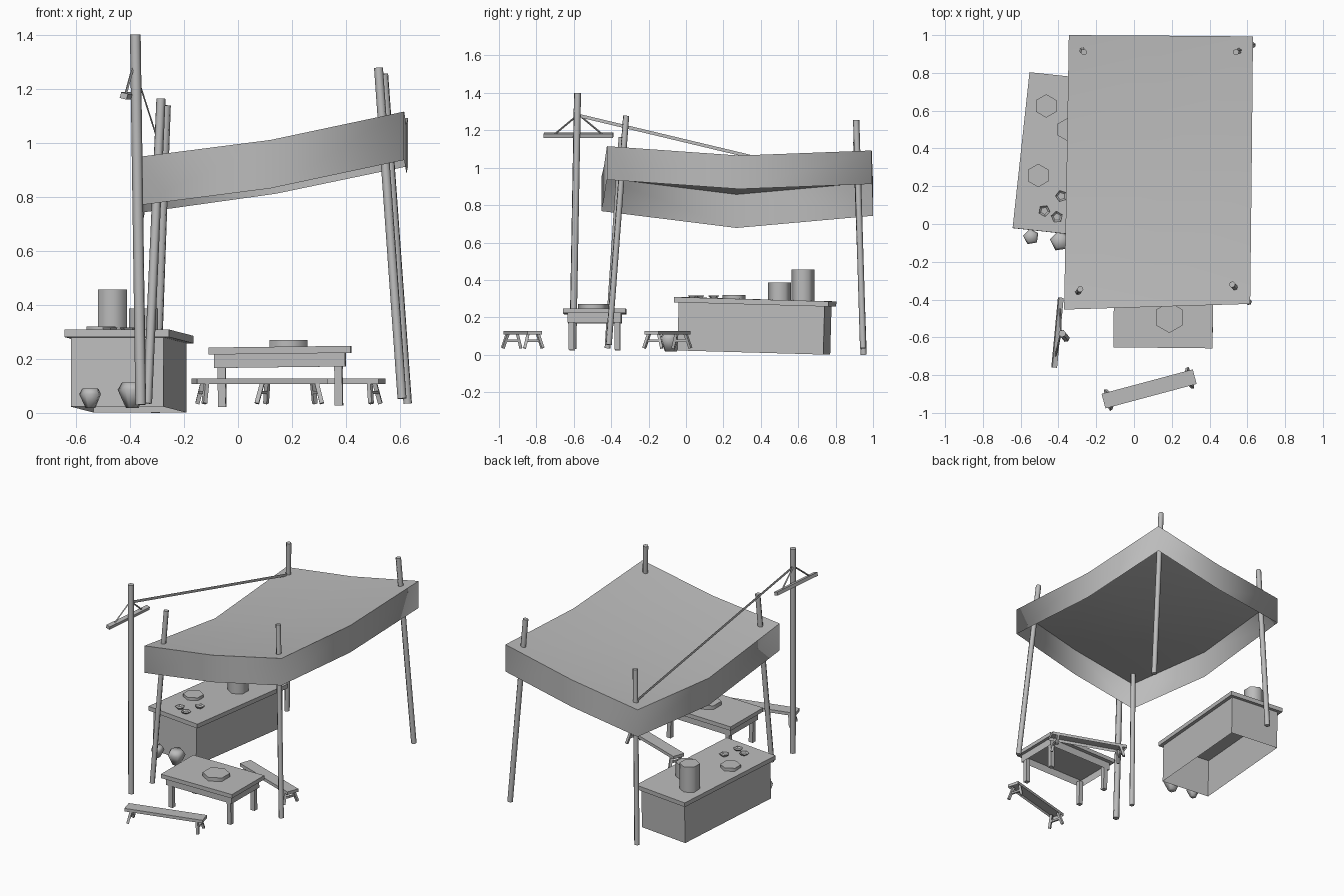
import bpy, bmesh
from math import radians
from mathutils import Matrix, Vector

if "Cube" in bpy.data.objects:
    bpy.data.objects.remove(bpy.data.objects["Cube"])

GREY = (0.5, 0.5, 0.5, 1)
mat = bpy.data.materials.new("plain grey")
mat.use_nodes = True
mat.diffuse_color = GREY
mat.node_tree.nodes["Principled BSDF"].inputs["Base Color"].default_value = GREY


def finish(name, bm, smooth=None):
    me = bpy.data.meshes.new(name)
    bm.to_mesh(me)
    bm.free()
    me.materials.append(mat)
    ob = bpy.data.objects.new(name, me)
    bpy.context.collection.objects.link(ob)
    if smooth:
        bpy.ops.object.select_all(action="DESELECT")
        ob.select_set(True)
        bpy.context.view_layer.objects.active = ob
        bpy.ops.object.shade_smooth_by_angle(angle=radians(smooth))
    return ob


def box(name, size, center, frame=Matrix(), hollow=False):
    """Box in a local frame; hollow leaves the underside open."""
    bm = bmesh.new()
    bmesh.ops.create_cube(bm, size=1)
    if hollow:
        low = [f for f in bm.faces if f.normal.z < -0.9]
        bmesh.ops.delete(bm, geom=low, context="FACES_ONLY")
    bm.transform(frame @ Matrix.Translation(center) @ Matrix.Diagonal((*size, 1)))
    return finish(name, bm)


def rod(name, a, b, radius, sides=6, frame=Matrix()):
    """Straight prism from a to b."""
    a, b = frame @ Vector(a), frame @ Vector(b)
    bm = bmesh.new()
    bmesh.ops.create_cone(bm, cap_ends=True, segments=sides, radius1=radius,
                          radius2=radius, depth=(b - a).length)
    turn = (b - a).to_track_quat("Z", "Y").to_matrix().to_4x4()
    bm.transform(Matrix.Translation((a + b) / 2) @ turn)
    return finish(name, bm, 65 if sides > 4 else None)


def lathe(name, x, y, z, profile, turn, smooth=None):
    """Closed five-sided vessel from (radius, height) rings."""
    bm = bmesh.new()
    rings = []
    for r, h in profile:
        ring = bmesh.ops.create_circle(bm, segments=5, radius=r)["verts"]
        for v in ring:
            v.co.z = h
        rings.append(ring)
    for lo, hi in zip(rings, rings[1:]):
        for i in range(5):
            j = (i + 1) % 5
            bm.faces.new((lo[i], lo[j], hi[j], hi[i]))
    bm.faces.new(rings[0][::-1])
    bm.faces.new(rings[-1])
    bmesh.ops.recalc_face_normals(bm, faces=bm.faces)
    bm.transform(Matrix.Translation((x, y, z)) @ Matrix.Rotation(turn, 4, "Z"))
    return finish(name, bm, smooth)


def frame_at(x, y, z, spin, tilt=0, roll=0):
    return (Matrix.Translation((x, y, z)) @ Matrix.Rotation(radians(spin), 4, "Z")
            @ Matrix.Rotation(radians(tilt), 4, "X") @ Matrix.Rotation(radians(roll), 4, "Y"))


# Sagging cloth roof: a three by three grid, front row to back row
rows = [
    [(-.37, -.453, .947), (.12, -.438, 1.01), (.615, -.423, 1.115)],
    [(-.357, .27, .857), (.13, .28, .945), (.623, .285, 1.065)],
    [(-.345, 1, .922), (.14, .997, .99), (.63, .993, 1.092)],
]
bm = bmesh.new()
grid = [[bm.verts.new(p) for p in row] for row in rows]
for i in range(2):
    for j in range(2):
        bm.faces.new((grid[i][j], grid[i][j + 1], grid[i + 1][j + 1], grid[i + 1][j]))
finish("canopy_roof", bm, 60)

# Hanging cloth around the roof edge
loop = [(0, 0), (0, 1), (0, 2), (1, 2), (2, 2), (2, 1), (2, 0), (1, 0)]
bm = bmesh.new()
top = [bm.verts.new(rows[i][j]) for i, j in loop]
bottom = [bm.verts.new(v.co - Vector((0, 0, .179))) for v in top]
for i in range(8):
    j = (i + 1) % 8
    bm.faces.new((bottom[i], bottom[j], top[j], top[i]))
finish("canopy_valance", bm, 120)

# Leaning canopy poles
poles = {
    "front_right_pole": ((-.335, -.42, .035), (-.285, -.345, 1.163)),
    "back_right_pole": ((-.305, .95, 0), (-.265, .91, 1.138)),
    "front_left_pole": ((.607, -.413, .053), (.52, -.32, 1.277)),
    "back_left_pole": ((.628, .947, .035), (.54, .91, 1.255)),
}
for name, (a, b) in poles.items():
    rod(name, a, b, .017)

# Tall pole with crossarm and braces
rod("tall_pole", (-.36, -.605, .03), (-.38, -.58, 1.4), .02)
arm = frame_at(-.405, -.575, 1.173, -5.4, roll=15)
box("crossarm", (.026, .372, .022), (0, 0, 0), arm)
for side in (-1, 1):
    rod("arm_brace", (-.387, -.575, 1.285), arm @ Vector((0, side * .135, 0)), .005, 4)

# Flat upright strip running from the tall pole to the canopy
bm = bmesh.new()
ends = [Vector((-.383, -.565, 1.277)), Vector((-.27, .91, .925))]
drop = Vector((0, 0, .009))
bm.faces.new([bm.verts.new(p) for p in
              (ends[0] - drop, ends[1] - drop, ends[1] + drop, ends[0] + drop)])
finish("overhead_line", bm)

# Serving counter
counter = frame_at(-.405, .362, 0, -6.2, -1.6)
box("counter_body", (.345, .785, .26), (0, 0, .142), counter, hollow=True)
box("counter_top", (.39, .83, .028), (0, 0, .283), counter)

# Pots, dish and bowls on the counter
rod("tall_pot", (-.465, .625, .28), (-.465, .625, .457), .062)
rod("short_pot", (-.35, .5, .28), (-.35, .5, .387), .062)
rod("counter_dish", (-.507, .257, .29), (-.507, .257, .32), .062)
for x, y in [(-.475, .07), (-.408, .037), (-.385, .148)]:
    lathe("bowl", x, y, .299, [(.016, 0), (.031, .017), (.02, .009)], x * 9)

# Ground jars
JAR = [(.45, 0), (1, 1.2), (.72, 1.68)]
for x, y, r in [(-.545, -.068, .043), (-.39, -.09, .056)]:
    lathe("jar", x, y, .018, [(r * a, r * b) for a, b in JAR], 1.5 + y, 75)

# Low table
table = frame_at(.158, -.488, 0, -.6, roll=-.7)
box("table_top", (.525, .335, .026), (0, 0, .232), table)
box("table_apron", (.485, .285, .05), (0, 0, .194), table, hollow=True)
for sx in (-1, 1):
    for sy in (-1, 1):
        box("table_leg", (.029, .029, .165), (sx * .216, sy * .122, .107), table)
rod("table_dish", (.187, -.495, .24), (.187, -.495, .27), .082)


# Benches with splayed legs
def bench(x, y, spin):
    f = frame_at(x, y, 0, spin)
    box("bench_seat", (.5, .08, .02), (0, 0, .117), f, hollow=True)
    for sx in (-1, 1):
        for sy in (-1, 1):
            rod("bench_leg", (sx * .225, sy * .05, .035), (sx * .21, sy * .025, .118),
                .011, 4, f)
        box("bench_crossbar", (.012, .075, .012), (sx * .218, 0, .075), f)


bench(.08, -.873, 15)
bench(.298, -.1, -20)
